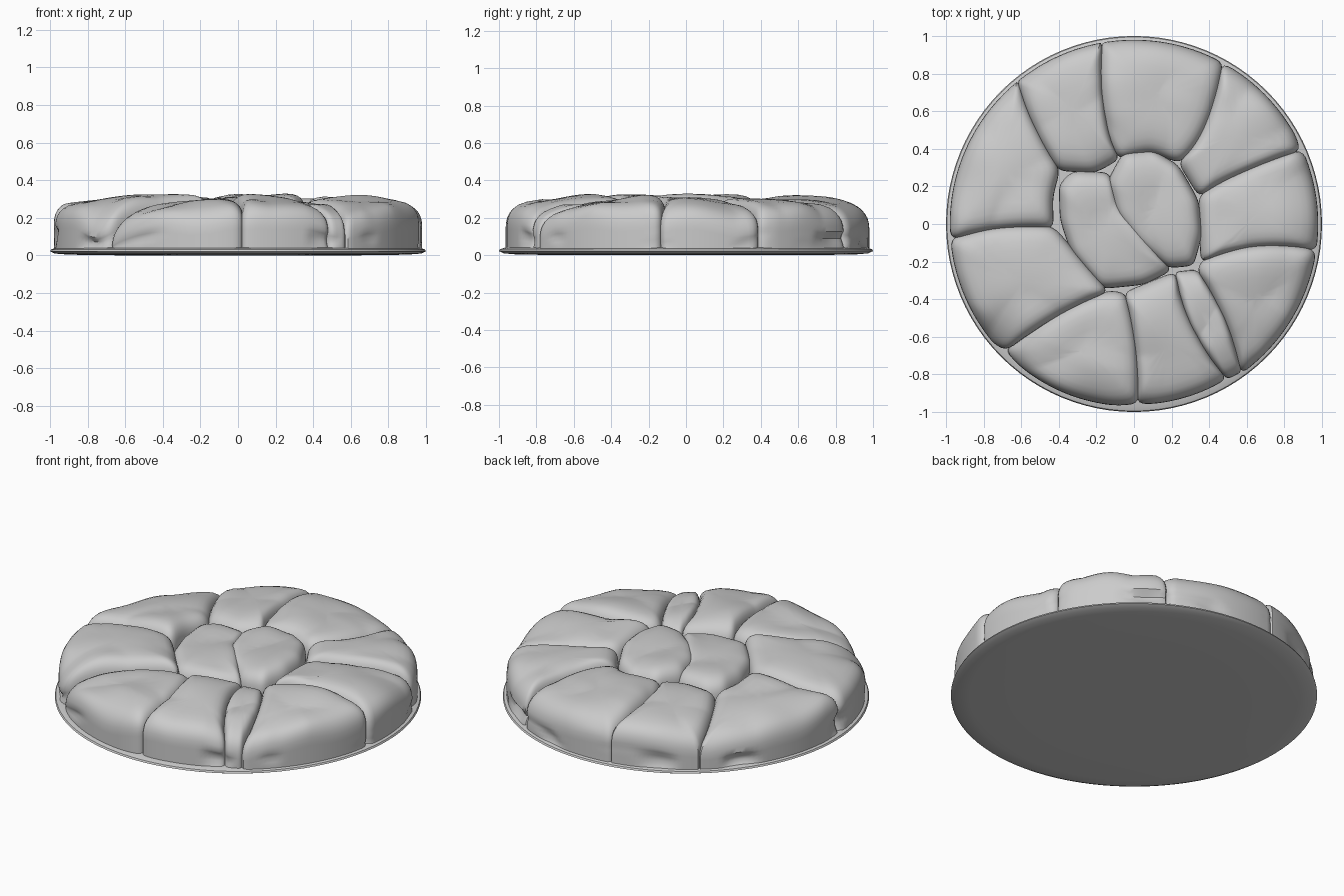
import bpy
import bmesh
import math
from mathutils import Vector, noise

cube = bpy.data.objects.get("Cube")
if cube:
    bpy.data.objects.remove(cube, do_unlink=True)

stone_grey = bpy.data.materials.new("stone grey")
stone_grey.use_nodes = True
stone_grey.diffuse_color = (0.6, 0.6, 0.6, 1)
shader = stone_grey.node_tree.nodes["Principled BSDF"]
shader.inputs["Base Color"].default_value = (0.6, 0.6, 0.6, 1)
shader.inputs["Roughness"].default_value = 0.8


def loft(name, rings, angle=38):
    """Skin a stack of closed rings and cap both ends."""
    bm = bmesh.new()
    loops = [[bm.verts.new(p) for p in ring] for ring in rings]
    n = len(loops[0])
    for low, high in zip(loops, loops[1:]):
        for i in range(n):
            j = (i + 1) % n
            bm.faces.new((low[i], low[j], high[j], high[i]))
    bm.faces.new(loops[0][::-1])
    bm.faces.new(loops[-1])
    bmesh.ops.recalc_face_normals(bm, faces=bm.faces)
    mesh = bpy.data.meshes.new(name)
    bm.to_mesh(mesh)
    bm.free()
    mesh.materials.append(stone_grey)
    obj = bpy.data.objects.new(name, mesh)
    bpy.context.collection.objects.link(obj)
    bpy.ops.object.select_all(action="DESELECT")
    obj.select_set(True)
    bpy.context.view_layer.objects.active = obj
    bpy.ops.object.shade_smooth_by_angle(angle=math.radians(angle))
    return obj


def circle(radius, z, count=96):
    turn = math.tau / count
    return [Vector((radius * math.cos(i * turn), radius * math.sin(i * turn), z))
            for i in range(count)]


def resample(points, count=88, passes=3):
    """Evenly spaced closed outline with softened corners."""
    points = [Vector((p[0], p[1], 0)) for p in points]
    spans = list(zip(points, points[1:] + points[:1]))
    total = sum((b - a).length for a, b in spans)
    out, walked, k = [], 0.0, 0
    for i in range(count):
        target = total * i / count
        while walked + (spans[k][1] - spans[k][0]).length < target:
            walked += (spans[k][1] - spans[k][0]).length
            k += 1
        a, b = spans[k]
        out.append(a.lerp(b, (target - walked) / max((b - a).length, 1e-6)))
    for _ in range(passes):
        out = [(out[i - 1] + out[i] * 2 + out[(i + 1) % count]) / 4
               for i in range(count)]
    return out


def curve(a, b, c, steps=6):
    """Smooth path through three points."""
    a, b, c = (Vector(p) for p in (a, b, c))
    ctrl = b * 2 - (a + c) / 2
    return [a * (1 - t) ** 2 + ctrl * (2 * t * (1 - t)) + c * t * t
            for t in (i / steps for i in range(steps + 1))]


# Stone section: size of each ring and its drop below the crown
CROWN = [(1, .105), (.99, .078), (.97, .056), (.935, .038), (.885, .023),
         (.81, .011), (.7, .004), (.55, 0), (.38, 0), (.22, 0), (.08, 0)]
# Broken corner where two front stones meet the rim
SCOOP = Vector((-.76, -.65, 0))


def stone(name, outline, lift=0.0, tilt=0.0, grow=.008):
    edge = resample(outline)
    centre = sum(edge, Vector()) / len(edge)
    across = Vector((-centre.y, centre.x, 0)).normalized()

    # Swell the outline so that neighbours meet, but stay on the plate
    for p in edge:
        p += (p - centre).normalized() * grow
        p *= min(1, .98 / p.length)

    def crown_height(p):
        r = p.length
        z = .308 - .2 * max(0, r - .48) ** 2 + lift
        z += tilt * (p - centre).dot(across)
        z -= .08 * math.exp(-(p - SCOOP).length_squared / .025)
        worn = max(0, .2 + noise.noise(p * 2.5))
        ridge = abs(noise.noise(p * 2.6 + centre * 5))
        return z - .25 * max(0, r - .78) * worn + .035 * (ridge - .2)

    rings = []
    # Worn side walls
    for level in (.0, .15, .4, .65, .88):
        ring = []
        for p in edge:
            z = .03 + (crown_height(p) - .14) * level
            outside = min(1, max(0, (p.length - .8) / .12))
            hollow = max(0, noise.noise(Vector((p.x * 4, p.y * 4, z * 5))))
            scale = 1 - .07 * outside * hollow * math.sin(math.pi * level)
            ring.append(Vector((p.x * scale, p.y * scale, z)))
        rings.append(ring)
    # Rounded shoulder and gently uneven crown
    for size, drop in CROWN:
        ring = []
        for p in edge:
            q = centre.lerp(p, size)
            ring.append(Vector((q.x, q.y, crown_height(q) - drop)))
        rings.append(ring)
    return loft(name, rings)


# Round base plate with a soft rim
loft("base_plate", [circle(r, z) for r, z in (
    (.6, 0), (.9, .004), (.975, .01), (1, .022), (.995, .032), (.97, .04), (.9, .044))])

# Low bed that closes the gaps between the stones
loft("bed", [circle(r, z) for r, z in ((.84, .04), (.83, .1), (.8, .14), (.4, .15))])

# Seams of the outer ring, from inner end to outer end, anticlockwise
SEAMS = [
    ((.36, -.2), (.65, -.12), (.96, -.14)),
    ((.35, .15), (.58, .28), (.88, .39)),
    ((.24, .33), (.38, .52), (.47, .85)),
    ((-.08, .35), (-.16, .6), (-.17, .97)),
    ((-.4, .29), (-.53, .52), (-.62, .77)),
    ((-.43, -.02), (-.7, -.02), (-.97, -.08)),
    ((-.14, -.36), (-.42, -.49), (-.68, -.67)),
    ((-.05, -.37), (.01, -.65), (.02, -.95)),
    ((.22, -.26), (.31, -.55), (.49, -.82)),
    ((.34, -.25), (.48, -.5), (.57, -.79)),
]
# Name, lift, sideways slope, inner edge bulge and rim radius of each outer stone
OUTER = [
    ("right_stone", -.004, -.05, 1, .985),
    ("back_right_stone", 0, -.02, 1, .975),
    ("back_stone", .002, .03, 1.14, .985),
    ("back_left_stone", 0, -.05, .87, .975),
    ("left_stone", -.005, .04, 1.06, .98),
    ("front_left_stone", .016, .03, 1, .98),
    ("front_left_small_stone", -.012, .08, 1, .965),
    ("front_stone", .002, -.06, 1, .955),
    ("front_wedge_stone", -.025, 0, 1, .96),
    ("front_right_stone", .004, .09, 1, .985),
]
for i, (name, lift, tilt, bulge, rim_radius) in enumerate(OUTER):
    here, after = SEAMS[i], SEAMS[(i + 1) % len(SEAMS)]
    start, end = Vector(here[2]), Vector(after[2])
    a0 = math.atan2(start.y, start.x)
    sweep = (math.atan2(end.y, end.x) - a0) % math.tau
    rim = []
    for k in range(1, 12):
        t = k / 12
        r = start.length + (end.length - start.length) * t
        r += (rim_radius - r) * min(1, 2.2 * math.sin(math.pi * t))
        rim.append(Vector((r * math.cos(a0 + sweep * t), r * math.sin(a0 + sweep * t))))
    inner = (Vector(here[0]) + Vector(after[0])) * bulge / 2
    stone(name, curve(*here) + rim + curve(*after)[::-1] + [inner], lift, tilt)

# Two stones in the middle
stone("centre_right_stone", [
    (.18, -.22), (.31, -.21), (.35, -.05), (.33, .12), (.23, .3), (.1, .38), (-.05, .37),
    (-.13, .22), (-.08, .05), (.02, -.08)], .008, 0, .015)
stone("centre_left_stone", [
    (-.32, -.15), (-.17, -.33), (.05, -.31), (.19, -.24), (.05, -.07),
    (-.08, .08), (-.13, .26), (-.32, .27), (-.39, .2), (-.38, .02)], -.006, 0, .015)
